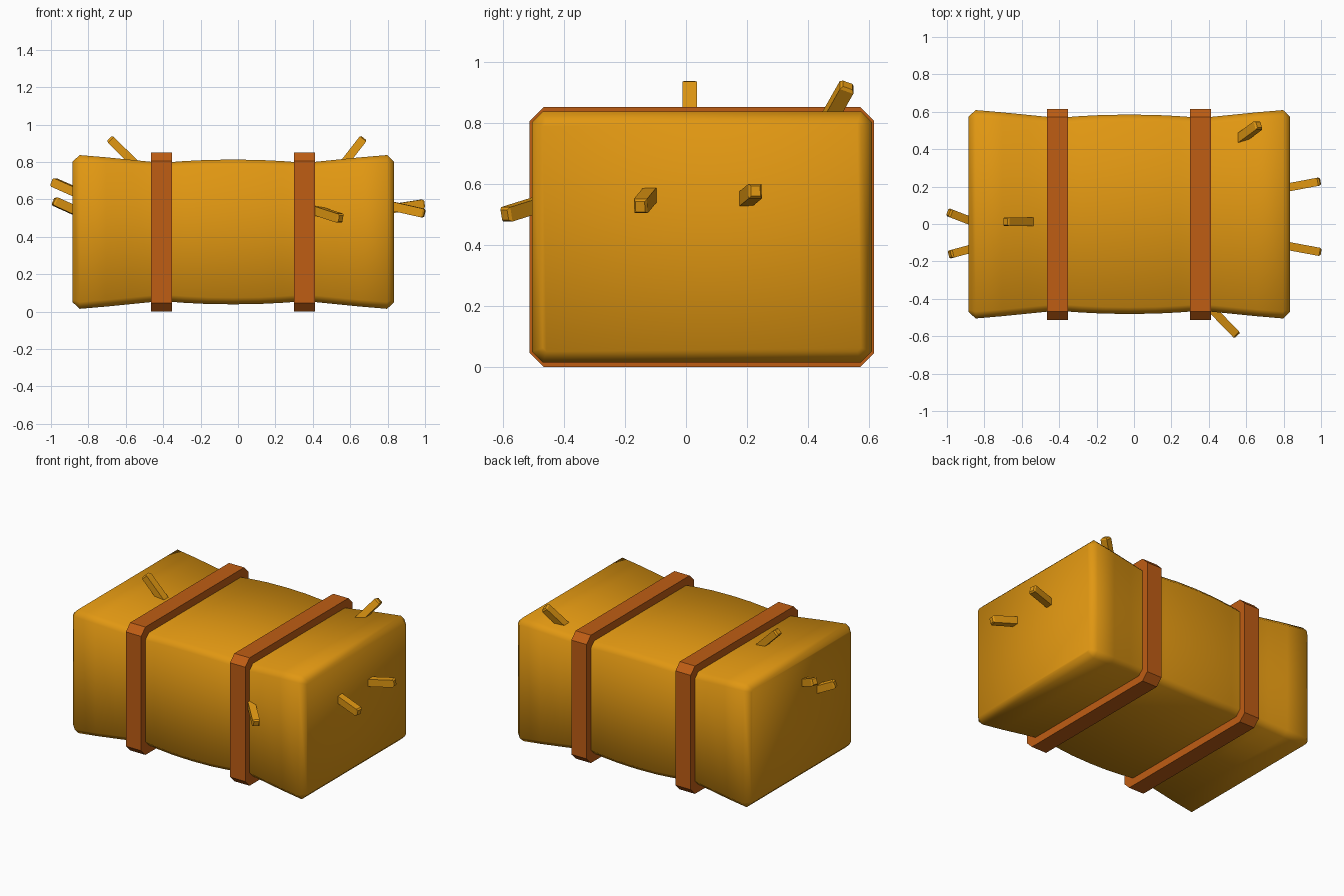
import bpy, bmesh
from mathutils import Vector

if "Cube" in bpy.data.objects:
    bpy.data.objects.remove(bpy.data.objects["Cube"])


def material(name, rgb):
    m = bpy.data.materials.new(name)
    m.diffuse_color = (*rgb, 1)
    m.use_nodes = True
    m.node_tree.nodes["Principled BSDF"].inputs["Base Color"].default_value = m.diffuse_color
    return m


STRAW = material("straw gold", (0.75, 0.31, 0.006))
BAND = material("strap brown", (0.52, 0.11, 0.007))
CY, CZ = 0.052, 0.426  # bale axis


def make_object(name, bm, mat, smooth):
    bmesh.ops.recalc_face_normals(bm, faces=bm.faces)
    me = bpy.data.meshes.new(name)
    bm.to_mesh(me)
    bm.free()
    me.materials.append(mat)
    for p in me.polygons:
        p.use_smooth = smooth
    ob = bpy.data.objects.new(name, me)
    bpy.context.collection.objects.link(ob)
    return ob


def section(bm, x, hy, hz, c):
    """Rectangle with cut corners, across the bale at x."""
    pts = [(hy, hz - c), (hy - c, hz), (c - hy, hz), (-hy, hz - c),
           (-hy, c - hz), (c - hy, -hz), (hy - c, -hz), (hy, c - hz)]
    return [bm.verts.new((x, CY + y, CZ + z)) for y, z in pts]


def bridge(bm, a, b):
    n = len(a)
    for i in range(n):
        bm.faces.new((a[i], a[(i + 1) % n], b[(i + 1) % n], b[i]))


# Bale body: distance from the middle, and how far the sides are pulled in
half = [(0.0, 0.024), (0.14, 0.026), (0.26, 0.032), (0.34, 0.038), (0.43, 0.037),
        (0.54, 0.026), (0.68, 0.012), (0.822, 0.0), (0.86, 0.036)]
stations = [(-d, i) for d, i in reversed(half[1:])] + half
bm = bmesh.new()
rings = [section(bm, x - 0.025, 0.557 - i, 0.411 - i, 0.036 if abs(x) < 0.85 else 0.012)
         for x, i in stations]
for a, b in zip(rings, rings[1:]):
    bridge(bm, a, b)
bm.faces.new(rings[0])
bm.faces.new(rings[-1])
make_object("bale_body", bm, STRAW, True)

# Straps: closed hoops with a square-cut section
for name, x in (("left_strap", -0.41), ("right_strap", 0.356)):
    bm = bmesh.new()
    w = 0.056
    loops = [section(bm, x + dx, 0.564 - t, 0.425 - t, 0.045 - t * 0.4)
             for dx, t in ((-w, 0), (w, 0), (w, 0.055), (-w, 0.055))]
    for i in range(4):
        bridge(bm, loops[i], loops[(i + 1) % 4])
    make_object(name, bm, BAND, False)


def stalk(name, base, tip):
    """Square stick from inside the bale to its tip, with a softened end."""
    base, tip = Vector(base), Vector(tip)
    d = (tip - base).normalized()
    up = Vector((0, 1, 0)) if abs(d.z) > 0.5 else Vector((0, 0, 1))
    u = d.cross(up).normalized()
    v = d.cross(u)
    bm = bmesh.new()
    loops = []
    for p, s in ((base - d * 0.03, 1), (tip - d * 0.01, 1), (tip, 0.7)):
        loops.append([bm.verts.new(p + u * a * s * 0.022 + v * b * s * 0.024)
                      for a, b in ((1, 1), (-1, 1), (-1, -1), (1, -1))])
    for a, b in zip(loops, loops[1:]):
        bridge(bm, a, b)
    bm.faces.new(loops[0])
    bm.faces.new(loops[-1])
    make_object(name, bm, STRAW, False)


# Loose straws poking out of the bale
stalk("top_left_straw", (-0.56, 0.012, 0.80), (-0.687, 0.012, 0.926))
stalk("top_right_straw", (0.572, 0.46, 0.80), (0.668, 0.53, 0.923))
stalk("front_straw", (0.42, -0.46, 0.54), (0.55, -0.594, 0.498))
stalk("right_front_straw", (0.82, -0.117, 0.565), (0.997, -0.15, 0.525))
stalk("right_back_straw", (0.82, 0.195, 0.55), (0.995, 0.228, 0.577))
stalk("left_back_straw", (-0.87, 0.015, 0.64), (-0.992, 0.062, 0.694))
stalk("left_front_straw", (-0.87, -0.132, 0.54), (-0.985, -0.163, 0.592))
